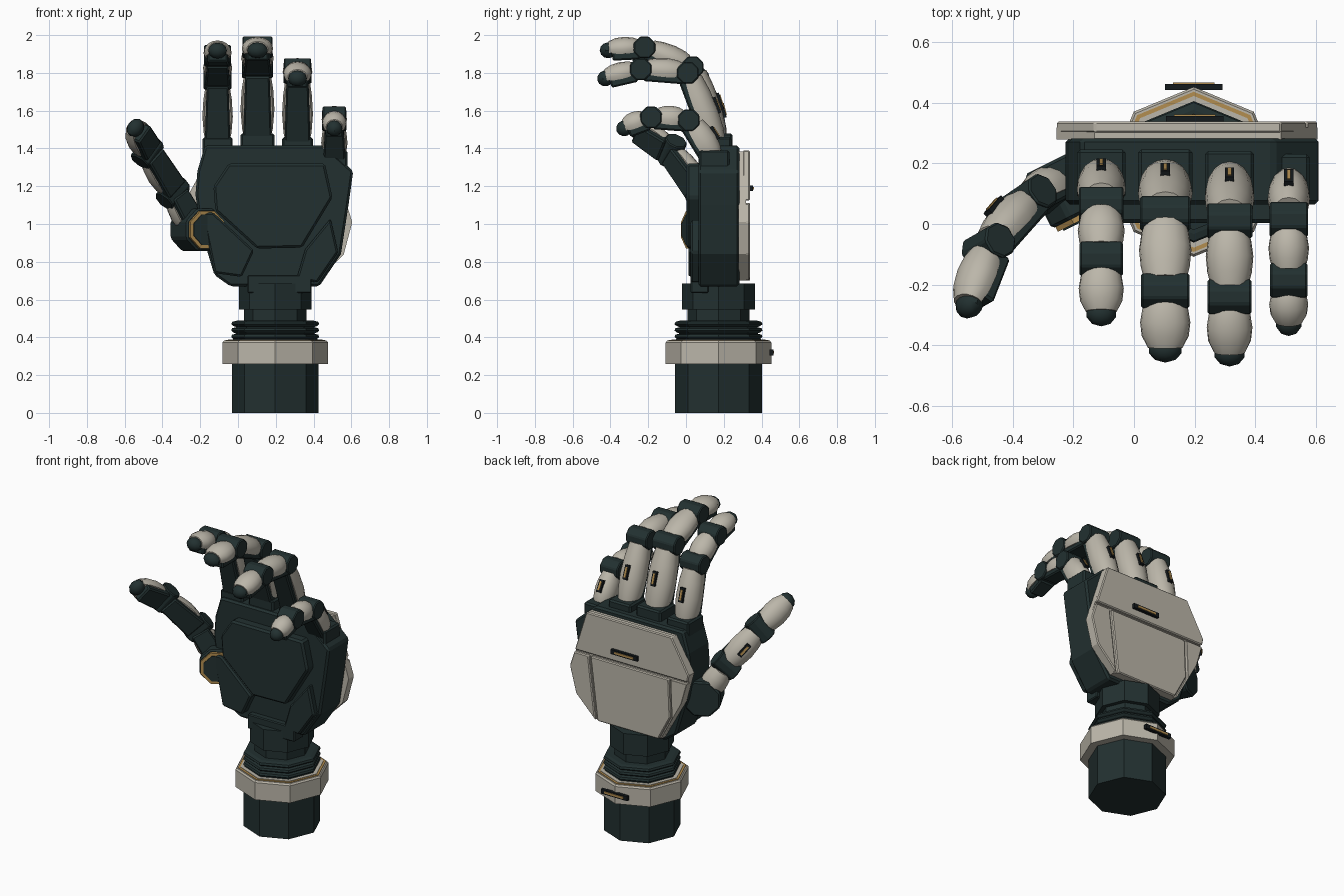
import bpy, bmesh, math
from mathutils import Vector, Matrix

if "Cube" in bpy.data.objects:
    bpy.data.objects.remove(bpy.data.objects["Cube"])

def material(name, c):
    m = bpy.data.materials.new(name)
    m.diffuse_color = (*c, 1)
    m.use_nodes = True
    m.node_tree.nodes["Principled BSDF"].inputs["Base Color"].default_value = m.diffuse_color
    return m

DARK = material("dark_teal", (0.016, 0.030, 0.030))
BONE = material("warm_white", (0.50, 0.47, 0.40))
GOLD = material("bronze_gold", (0.45, 0.27, 0.08))
BLACK = material("near_black", (0.007, 0.010, 0.012))

def finish(name, bm, mat, bevel=0, smooth=0):
    bmesh.ops.recalc_face_normals(bm, faces=bm.faces)
    me = bpy.data.meshes.new(name)
    bm.to_mesh(me)
    bm.free()
    me.materials.append(mat)
    ob = bpy.data.objects.new(name, me)
    bpy.context.collection.objects.link(ob)
    if smooth:
        me.shade_smooth()
        me.set_sharp_from_angle(angle=math.radians(smooth))
    if bevel:
        b = ob.modifiers.new("edge", 'BEVEL')
        b.width, b.segments, b.limit_method = bevel, 1, 'ANGLE'
    return ob

def loft(name, rings, mat, bevel=0, smooth=0):
    """Skin between rings of points and cap both ends."""
    bm = bmesh.new()
    vs = [[bm.verts.new(p) for p in r] for r in rings]
    n = len(vs[0])
    for a, b in zip(vs, vs[1:]):
        for i in range(n):
            j = (i + 1) % n
            bm.faces.new((a[i], a[j], b[j], b[i]))
    bm.faces.new(vs[0])
    bm.faces.new(vs[-1])
    return finish(name, bm, mat, bevel, smooth)

def prism(name, pts, y0, y1, mat, bevel=0):
    """Front-view (x, z) outline extruded from y0 to y1."""
    return loft(name, [[(x, y, z) for x, z in pts] for y in (y0, y1)], mat, bevel)

def lathe(name, profile, mat, cx=0.197, cy=0.172):
    """Eight-sided turned part, corners on the axes."""
    ang = [i * math.pi / 4 for i in range(8)]
    return loft(name, [[(cx + r * math.cos(a), cy + r * math.sin(a), z) for a in ang]
                       for r, z in profile], mat)

def drum(name, a, b, r, mat, bevel=0):
    """Eight-sided cylinder from a to b."""
    a, b = Vector(a), Vector(b)
    q = (b - a).to_track_quat('Z', 'Y')
    ring = [q @ Vector((r * math.cos(t), r * math.sin(t), 0))
            for t in [(i + .5) * math.pi / 4 for i in range(8)]]
    return loft(name, [[p + e for e in ring] for p in (a, b)], mat, bevel)

def frame(a, b, hint):
    """Axes of a finger link: side, along, dorsal."""
    d = (b - a).normalized()
    n = (hint - d * hint.dot(d)).normalized()
    return n.cross(d), d, n

def box(name, o, axes, size, mat, bevel=0, taper=1.0):
    l, d, n = axes
    s = [v / 2 for v in size]
    return loft(name, [[o + l * (i * s[0] * k) + n * (j * s[2]) + d * e
                        for i, j in ((-1, -1), (1, -1), (1, 1), (-1, 1))]
                       for e, k in ((-s[1], 1), (s[1], taper))], mat, bevel)

def accent(name, o, axes, length):
    """Dark slot plate with a gold bar, lying along the second axis."""
    box(name + "_slot", o, axes, (0.030, length, 0.02), BLACK)
    box(name + "_bar", o + axes[2] * 0.010, axes, (0.013, length * .72, 0.009), GOLD)

def link(name, a, b, hint, w, h, mark=False, tip=False):
    """One finger link: bone shell over a dark pad, pivot drum at its start."""
    l, d, n = frame(a, b, hint)
    L = (b - a).length
    s0, s1 = 0.035, L - (0.012 if tip else 0.035)
    stations = ((0, .80), (.15, .95), (.45, 1.05), (.75, .98), (1, .72 if tip else .82))
    angs = [math.radians(-28 + 236 * i / 10) for i in range(11)]
    rings = [[a + d * (s0 + (s1 - s0) * t) + l * (w / 2 * k * math.cos(q))
              + n * (h * k * math.sin(q)) for q in angs] for t, k in stations]
    loft(name + "_shell", rings, BONE, smooth=35)
    box(name + "_pad", a + d * (L * .5) - n * 0.030, (l, d, n),
        (w * .88, L * (.72 if tip else .84), 0.064), DARK, 0.008, .85)
    drum(name + "_pivot", a - l * w / 2, a + l * w / 2, 0.062, DARK, 0.006)
    if mark:
        accent(name + "_mark", a + d * (L * .5) + n * (h * 1.05), (l, d, n), min(.09, L * .3))
    if tip:
        bm = bmesh.new()
        bmesh.ops.create_uvsphere(bm, u_segments=10, v_segments=6, radius=1)
        m = Matrix((l * w * .36, d * .045, n * .042)).transposed().to_4x4()
        m.translation = b - d * .008 - n * .006
        bm.transform(m)
        finish(name + "_tip", bm, DARK, smooth=35)

# forearm, collar, bellows, wrist
lathe("forearm", ((.23, 0), (.23, .27)), DARK)
lathe("collar", ((.28, .26), (.28, .372), (.272, .382)), BONE)
lathe("collar_gold_ring", ((.264, .37), (.264, .386)), GOLD)
lathe("collar_inner_ring", ((.250, .37), (.250, .389)), BONE)
bellows = [(.232, .38)]
for i in range(3):
    z = .392 + i * .034
    bellows += [(.222, z), (.233, z + .010), (.228, z + .022), (.205, z + .028)]
lathe("wrist_bellows", bellows, DARK)
lathe("wrist_neck", ((.165, .46), (.165, .56)), DARK)
lathe("wrist_cuff", ((.192, .548), (.192, .685)), DARK)
prism("wrist_tongue", ((.05, .635), (.39, .635), (.39, .73), (.05, .73)), .025, .12, DARK, .006)
X, Y, Z = Vector((1, 0, 0)), Vector((0, 1, 0)), Vector((0, 0, 1))
accent("collar_mark", Vector((.197, .452, .32)), (Z, X, Y), .19)

# palm body and front pads
prism("palm_body", ((-.175, 1.415), (.46, 1.415), (.61, 1.28), (.585, 1.10), (.545, .84), (.43, .67),
                    (-.04, .67), (-.125, .73), (-.20, .98), (-.225, 1.155), (-.215, 1.28)),
      .065, .282, DARK, .012)
prism("palm_pad", ((-.12, 1.07), (-.13, 1.20), (-.05, 1.32), (.46, 1.32), (.50, 1.14), (.34, .875), (.10, .87)),
      .003, .08, DARK, .012)
prism("thumb_side_pad", ((-.19, 1.06), (-.125, .74), (.02, .72), (.085, .86), (-.13, 1.06)),
      .012, .08, DARK, .01)
prism("little_side_pad", ((.49, 1.03), (.355, .865), (.31, .71), (.42, .69), (.53, .85)), .025, .08, DARK, .01)

# back plate with raised panels
prism("back_plate", ((-.13, 1.385), (.485, 1.385), (.535, 1.23), (.605, 1.01), (.56, .84), (.42, .70),
                     (-.05, .70), (-.20, .97), (-.255, 1.17)), .278, .318, BONE)
prism("back_panel_upper", ((-.13, 1.39), (.485, 1.39), (.535, 1.23), (.568, 1.125), (-.245, 1.125), (-.255, 1.17)),
      .30, .338, BONE, .006)
prism("back_panel_main", ((-.11, 1.11), (.455, 1.11), (.405, .70), (-.035, .70), (-.12, .86)),
      .30, .338, BONE, .006)
prism("back_panel_little_side", ((.47, 1.11), (.572, 1.11), (.605, 1.01), (.56, .84), (.42, .70)),
      .30, .338, BONE, .006)
prism("back_panel_thumb_side", ((-.24, 1.11), (-.125, 1.11), (-.135, .86), (-.05, .70), (-.20, .97)),
      .30, .338, BONE, .006)
accent("back_mark", Vector((.2, .346, 1.19)), (Z, X, Y), .19)

# four fingers: x, width, then (y, z) of knuckle, middle joint, end joint, tip
fingers = {
    "index": (-.108, .148, ((.165, 1.40), (.065, 1.77), (-.115, 1.89), (-.30, 1.925))),
    "middle": (.103, .165, ((.165, 1.42), (.035, 1.83), (-.22, 1.935), (-.42, 1.925))),
    "ring": (.315, .150, ((.16, 1.40), (.01, 1.80), (-.24, 1.82), (-.435, 1.775))),
    "little": (.510, .128, ((.15, 1.33), (.015, 1.55), (-.185, 1.565), (-.335, 1.51))),
}
names = ("base", "mid", "end")
for f, (x, w, path) in fingers.items():
    p = [Vector((x, y, z)) for y, z in path]
    box(f + "_knuckle_block", p[0] + Vector((0, 0, -.01)), (X, Z, Y), (w * 1.08, .14, .16), DARK, .01)
    for i in range(3):
        d = p[i + 1] - p[i]
        link(f"{f}_{names[i]}", p[i], p[i + 1], d.cross(X), w * (1.04, 1, .96)[i],
             (.078, .066, .058)[i], mark=i == 0, tip=i == 2)

# thumb socket with gold ring, then the thumb
sock, axis = Vector((-.17, .035, .97)), Vector((-.45, .89, 0))
drum("thumb_socket", sock, sock + axis * .20, .122, DARK, .01)
drum("thumb_socket_gold_ring", sock - axis * .018, sock + axis * .01, .108, GOLD)
drum("thumb_socket_cap", sock - axis * .024, sock, .088, DARK)
t = [Vector(v) for v in ((-.23, .14, .96), (-.345, .08, 1.17), (-.48, -.075, 1.385), (-.55, -.27, 1.515))]
for i in range(3):
    link("thumb_" + names[i], t[i], t[i + 1], Vector((-.72, .64, .25)), (.15, .155, .15)[i],
         (.075, .07, .065)[i], mark=i == 1, tip=i == 2)
